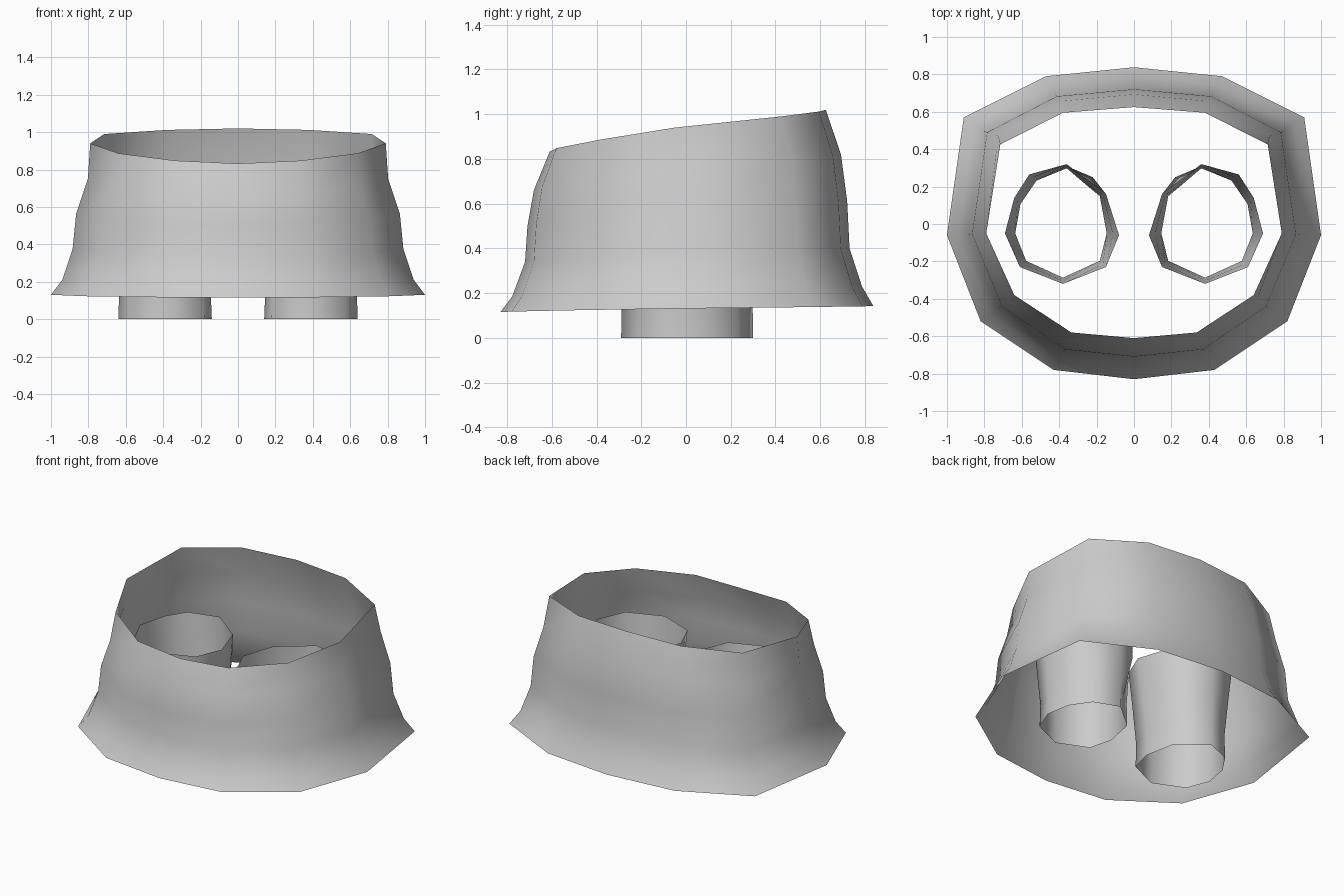
import bpy, bmesh

if "Cube" in bpy.data.objects:
    bpy.data.objects.remove(bpy.data.objects["Cube"])


def loft(name, rings):
    """Open tube through closed rings, smooth shaded."""
    bm = bmesh.new()
    loops = [[bm.verts.new(p) for p in ring] for ring in rings]
    for a, b in zip(loops, loops[1:]):
        n = len(a)
        for i in range(n):
            j = (i + 1) % n
            bm.faces.new((a[i], a[j], b[j], b[i]))
    for f in bm.faces:
        f.smooth = True
    me = bpy.data.meshes.new(name)
    bm.to_mesh(me)
    bm.free()
    ob = bpy.data.objects.new(name, me)
    bpy.context.collection.objects.link(ob)
    return ob


def lerp(a, b, t):
    return a + (b - a) * t


def mirrored(half):
    """Close a right-hand half outline (front to back) into a full ring."""
    return half + [(-x, y, z) for x, y, z in half[-2:0:-1]]


# Skirt: 12-sided flared shell, half outlines run from front to back
hem = [(0, -.83), (.43, -.78), (.82, -.52), (1, -.06), (.91, .57), (.47, .79), (0, .838)]
waist = [(0, -.61), (.335, -.58), (.64, -.38), (.79, -.05), (.715, .425), (.38, .595), (0, .625)]
waist_z = [.832, .848, .887, .94, .99, 1.012, 1.02]
# per ring: x blend, y blend, front height, back height
levels = [(0, 0, .115, .142), (.29, .24, .185, .23), (.55, .5, .34, .40),
          (.64, .55, .50, .61), (.94, .68, .66, .82), (1, 1, None, None)]
rings = []
for tx, ty, zf, zb in levels:
    half = []
    for (hx, hy), (wx, wy), wz in zip(hem, waist, waist_z):
        z = wz if zf is None else lerp(zf, zb, (wz - .832) / .188)
        half.append((lerp(hx, wx, tx), lerp(hy, wy, ty), z))
    rings.append(mirrored(half))
loft("skirt", rings)

# Leg linings: open tubes widening towards the top
leg_top = [(.36, .32), (.255, .24), (.15, .16), (.08, -.06), (.15, -.23), (.38, -.32),
           (.61, -.23), (.69, -.05), (.64, .14), (.56, .265)]
leg_low = [(.36, .30), (.265, .22), (.18, .15), (.14, -.05), (.18, -.20), (.38, -.29),
           (.58, -.20), (.64, -.05), (.61, .11), (.525, .235)]
leg_levels = [(0, 0), (-.1, .15), (.45, .42), (1, .66)]
for side, label in ((1, "right"), (-1, "left")):
    rings = []
    for t, z in leg_levels:
        ring = [(side * lerp(l[0], u[0], t), lerp(l[1], u[1], t), z)
                for l, u in zip(leg_low, leg_top)]
        if z == .42:  # slight bulge on the inner back corner
            ring[1] = (side * .22, .25, z)
        rings.append(ring)
    loft("leg_tube_" + label, rings)

# Consistent outward normals
for ob in bpy.context.collection.objects:
    bm = bmesh.new()
    bm.from_mesh(ob.data)
    bmesh.ops.recalc_face_normals(bm, faces=bm.faces)
    bm.to_mesh(ob.data)
    bm.free()
